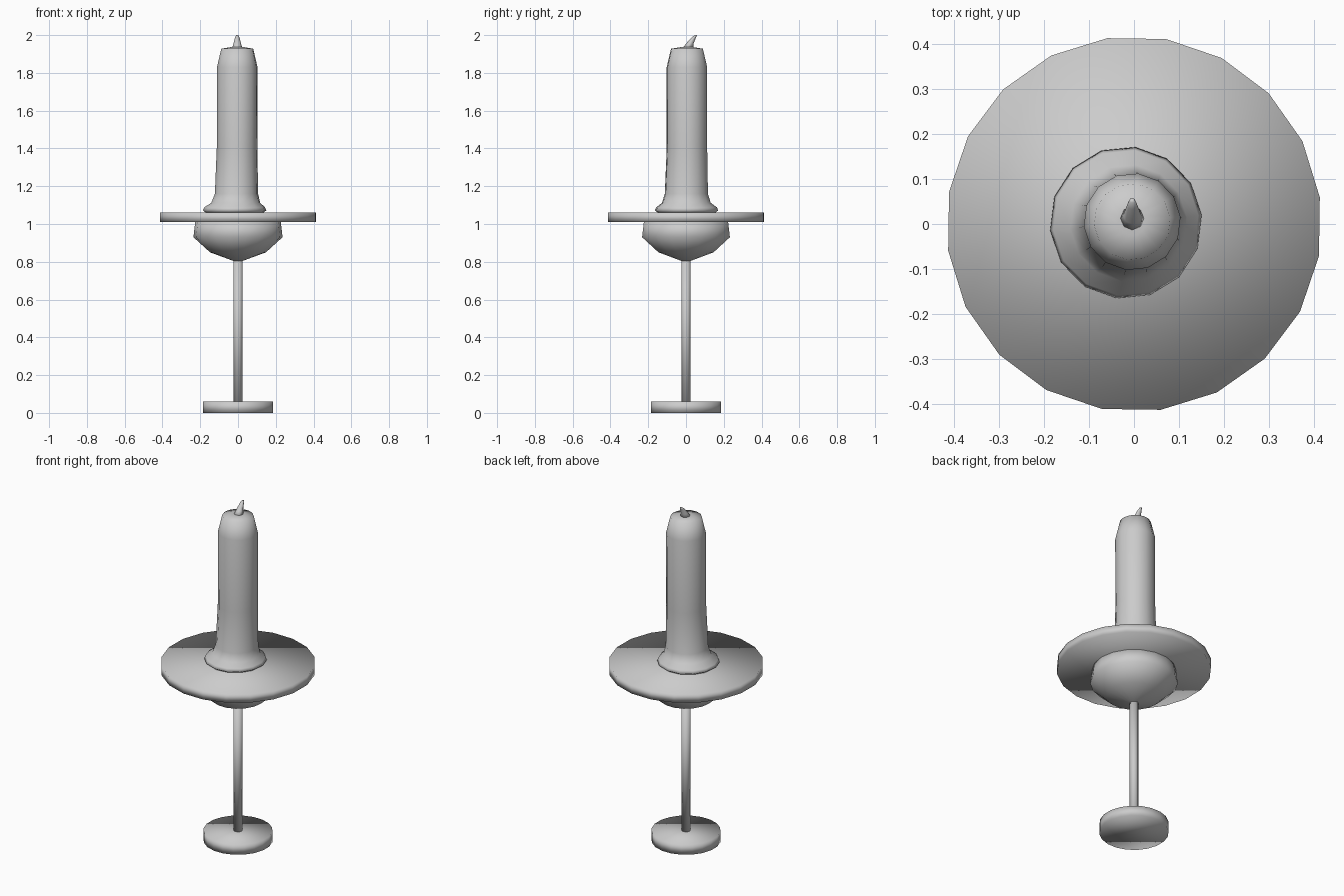
import bpy, bmesh
from math import cos, sin, pi

if "Cube" in bpy.data.objects:
    bpy.data.objects.remove(bpy.data.objects["Cube"])


def lathe(name, rings, sides, turn=0.0, angle=180):
    """Closed solid through rings given as (z, radius, centre x, centre y)."""
    bm = bmesh.new()
    loops = []
    for z, r, cx, cy in rings:
        loops.append([bm.verts.new((cx + r * cos(turn + 2 * pi * i / sides),
                                    cy + r * sin(turn + 2 * pi * i / sides), z))
                      for i in range(sides)])
    for a, b in zip(loops, loops[1:]):
        for i in range(sides):
            j = (i + 1) % sides
            bm.faces.new((a[i], a[j], b[j], b[i]))
    bm.faces.new(loops[0][::-1])
    bm.faces.new(loops[-1])
    mesh = bpy.data.meshes.new(name)
    bm.to_mesh(mesh)
    bm.free()
    ob = bpy.data.objects.new(name, mesh)
    bpy.context.collection.objects.link(ob)
    for p in mesh.polygons:
        p.use_smooth = True
    return ob


def straight(profile, cx=0.0, cy=0.0):
    return [(z, r, cx, cy) for z, r in profile]


# Foot disc and thin stem
lathe("foot", straight([(0, 0.187), (0.06, 0.187)]), 20, pi / 20)
lathe("stem", straight([(0.05, 0.024), (0.82, 0.024)]), 10)

# Cup under the drip plate
lathe("cup", straight([(0.803, 0.02), (0.85, 0.148), (0.93, 0.236), (1.015, 0.226)]), 18)

# Wide drip plate
lathe("drip_plate", straight([(1.01, 0.417), (1.06, 0.417)]), 20, pi / 22)

# Candle with melted wax skirt, slightly off centre at the bottom
lathe("candle", [
    (1.058, 0.150, -0.018, 0.003),
    (1.072, 0.169, -0.018, 0.003),
    (1.088, 0.162, -0.018, 0.003),
    (1.112, 0.130, -0.012, 0.002),
    (1.160, 0.115, -0.008, 0.002),
    (1.400, 0.108, -0.005, 0.005),
    (1.830, 0.108, -0.004, 0.005),
    (1.928, 0.085, -0.004, 0.005),
    (1.937, 0.030, -0.004, 0.005),
], 14, 0.1)

# Bent wick
lathe("wick", [
    (1.925, 0.030, -0.004, 0.008),
    (1.955, 0.020, -0.004, 0.020),
    (1.990, 0.011, -0.004, 0.043),
    (2.000, 0.006, -0.004, 0.052),
], 8)
